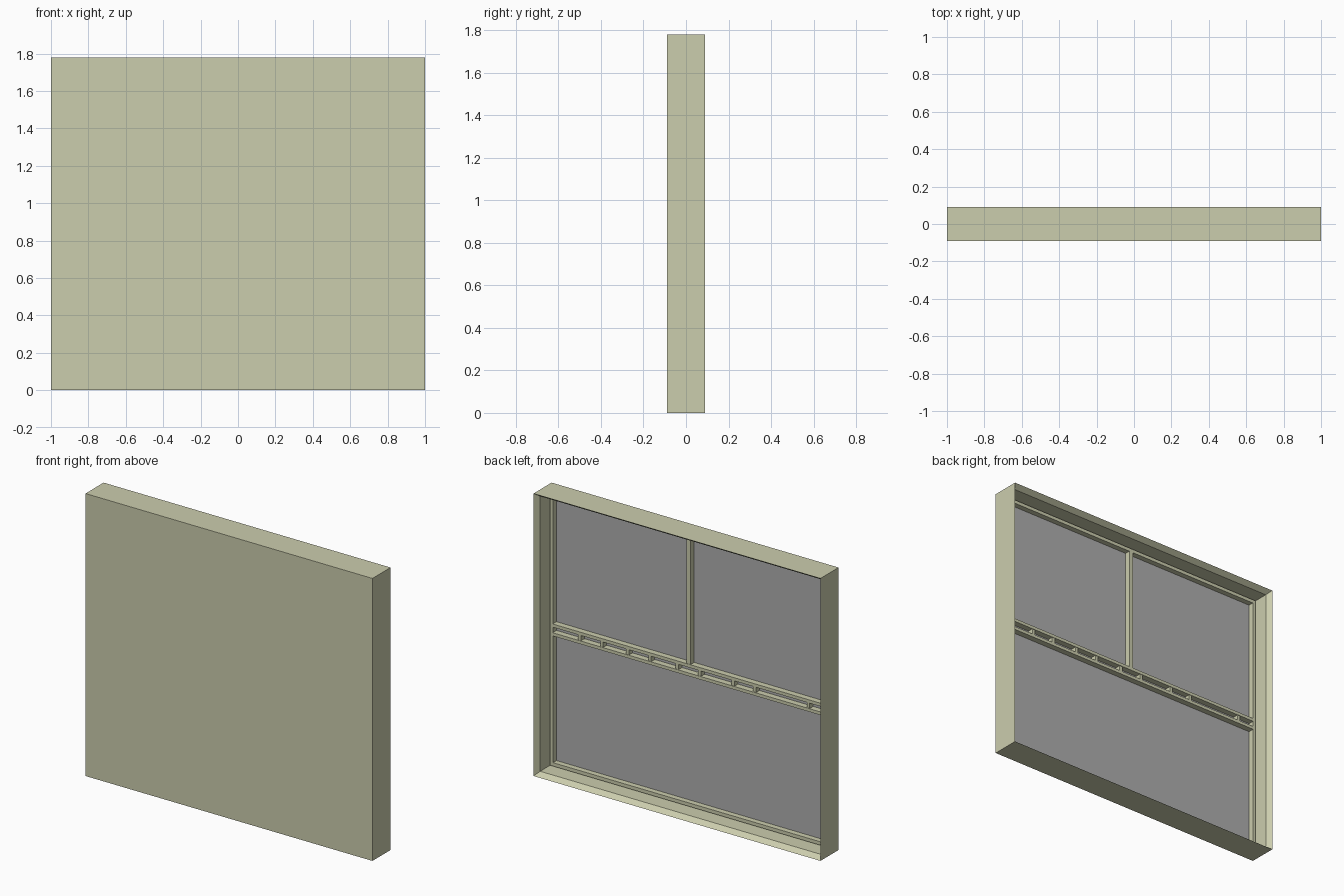
import bpy, bmesh
from mathutils import Vector

if "Cube" in bpy.data.objects:
    bpy.data.objects.remove(bpy.data.objects["Cube"])

H, D = 1.78, 0.18          # overall height and depth
LIP = 0.033                # chamfered lip at the back opening
GLASS_Y, SASH_Y = -0.06, -0.025
IN_X, IN_LO, IN_HI = 1 - LIP, LIP, H - LIP
SASH_W = 0.022


def material(name, rgb):
    m = bpy.data.materials.new(name)
    m.diffuse_color = (*rgb, 1)
    m.use_nodes = True
    m.node_tree.nodes["Principled BSDF"].inputs["Base Color"].default_value = m.diffuse_color
    return m


paint = material("pale_olive_paint", (0.60, 0.61, 0.42))
grey = material("grey_pane", (0.43, 0.43, 0.43))


def add_object(name, bm, *mats):
    bmesh.ops.recalc_face_normals(bm, faces=bm.faces)
    me = bpy.data.meshes.new(name)
    bm.to_mesh(me)
    bm.free()
    for m in mats:
        me.materials.append(m)
    ob = bpy.data.objects.new(name, me)
    bpy.context.collection.objects.link(ob)
    return ob


def add_box(bm, x0, x1, y0, y1, z0, z1):
    geo = bmesh.ops.create_cube(bm, size=1)
    for v in geo["verts"]:
        v.co = Vector(((x0 + x1) / 2 + v.co.x * (x1 - x0),
                       (y0 + y1) / 2 + v.co.y * (y1 - y0),
                       (z0 + z1) / 2 + v.co.z * (z1 - z0)))


def boxes(name, specs):
    bm = bmesh.new()
    for s in specs:
        add_box(bm, *s)
    return add_object(name, bm, paint)


# Outer casing: closed front, chamfered lip and recess at the back, grey floor
bm = bmesh.new()
add_box(bm, -1, 1, -D / 2, D / 2, 0, H)
bm.normal_update()
back = max(bm.faces, key=lambda f: f.calc_center_median().y)
bmesh.ops.inset_region(bm, faces=[back], thickness=LIP, depth=0)
for v in back.verts:
    v.co.y -= LIP
floor = bmesh.ops.extrude_discrete_faces(bm, faces=[back])["faces"][0]
for v in floor.verts:
    v.co.y = GLASS_Y
floor.material_index = 1
add_object("casing_with_panes", bm, paint, grey)

# Sash border around the panes
boxes("sash_stiles", [
    (IN_X - SASH_W, IN_X, GLASS_Y, SASH_Y, IN_LO, IN_HI),
    (-IN_X, -IN_X + SASH_W, GLASS_Y, SASH_Y, IN_LO, IN_HI)])
sx = IN_X - SASH_W
boxes("sash_rails", [
    (-sx, sx, GLASS_Y, SASH_Y, IN_LO, IN_LO + SASH_W),
    (-sx, sx, GLASS_Y, SASH_Y, IN_HI - SASH_W, IN_HI)])

# Ladder-like middle rail: two bars with small spacers between
LOW, HIGH, BAR = 0.855, 0.93, 0.02
boxes("middle_bars", [
    (-sx, sx, GLASS_Y, SASH_Y + 0.003, LOW, LOW + BAR),
    (-sx, sx, GLASS_Y, SASH_Y + 0.003, HIGH - BAR, HIGH)])
spots = (0.76, 0.605, 0.425, 0.27, 0.08, -0.077, -0.31, -0.46, -0.835)
boxes("middle_spacers", [
    (x - 0.01, x + 0.01, GLASS_Y, SASH_Y, LOW + BAR, HIGH - BAR) for x in spots])

# Upright bar dividing the upper panes
boxes("upper_mullion", [(-0.015, 0.015, GLASS_Y, SASH_Y, HIGH, IN_HI - SASH_W)])
